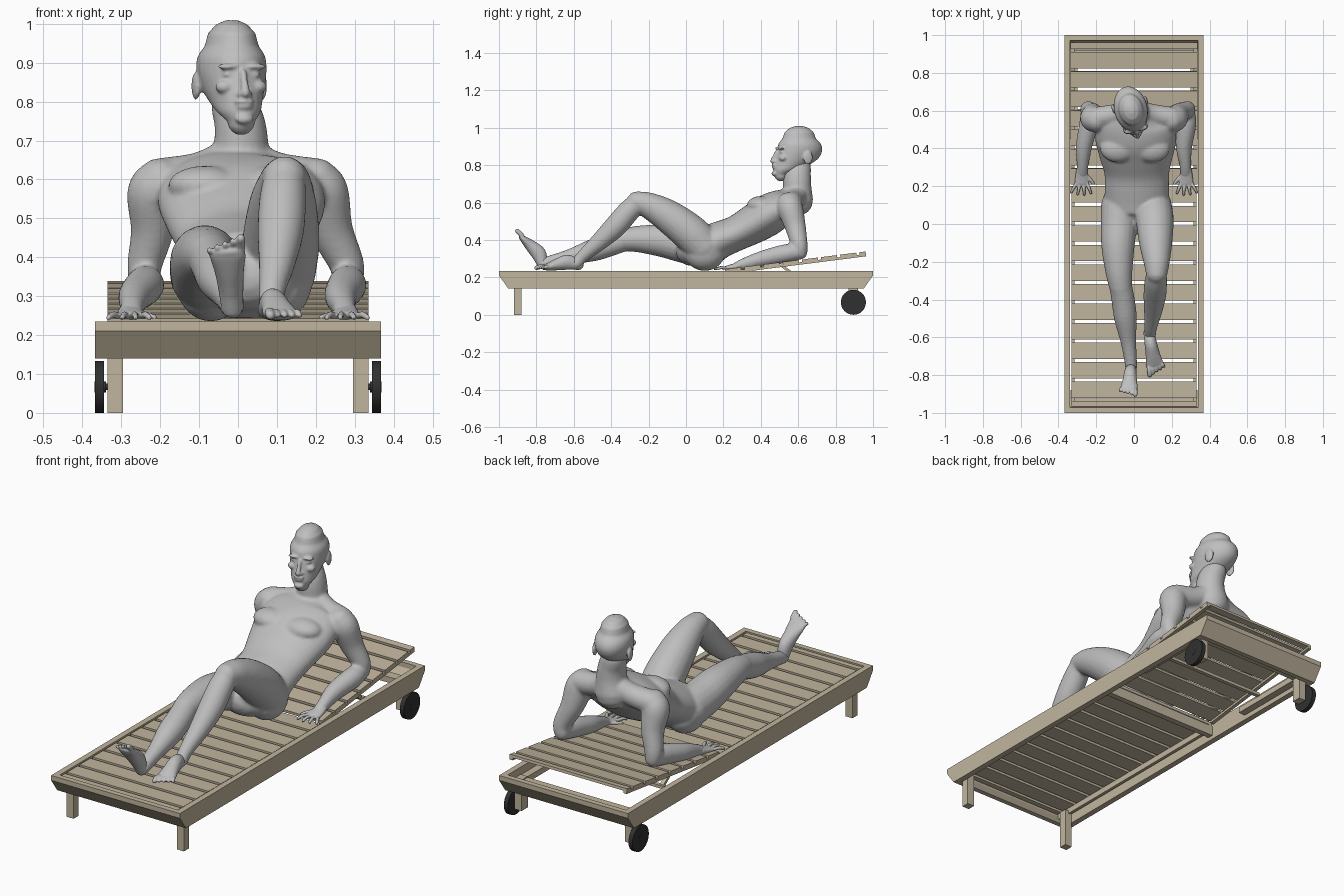
import bpy, bmesh
from math import sin, cos, tau, pi, atan, radians
from mathutils import Vector, Matrix

if "Cube" in bpy.data.objects:
    bpy.data.objects.remove(bpy.data.objects["Cube"])

X, Y, Z = Vector((1, 0, 0)), Vector((0, 1, 0)), Vector((0, 0, 1))


def material(name, rgb):
    m = bpy.data.materials.new(name)
    m.use_nodes = True
    m.diffuse_color = (*rgb, 1)
    m.node_tree.nodes["Principled BSDF"].inputs["Base Color"].default_value = (*rgb, 1)
    return m


WOOD = material("pale wood", (0.53, 0.46, 0.34))
SKIN = material("stone grey", (0.52, 0.52, 0.52))
RUBBER = material("black rubber", (0.03, 0.03, 0.03))


def finish(name, bm, mat):
    bmesh.ops.recalc_face_normals(bm, faces=bm.faces)
    mesh = bpy.data.meshes.new(name)
    bm.to_mesh(mesh)
    bm.free()
    mesh.materials.append(mat)
    ob = bpy.data.objects.new(name, mesh)
    bpy.context.collection.objects.link(ob)
    return ob


# ---------- lounger helpers ----------
def prism(name, profile, x0, x1):
    """Extrude a (y, z) outline from x0 to x1."""
    bm = bmesh.new()
    face = bm.faces.new([bm.verts.new((x0, y, z)) for y, z in profile])
    ext = bmesh.ops.extrude_face_region(bm, geom=[face])["geom"]
    bmesh.ops.translate(bm, vec=X * (x1 - x0), verts=[v for v in ext if isinstance(v, bmesh.types.BMVert)])
    return finish(name, bm, WOOD)


def box(name, x, y, z):
    return prism(name, [(y[0], z[0]), (y[1], z[0]), (y[1], z[1]), (y[0], z[1])], *x)


def disc(name, x, y, z, r, width, mat):
    bm = bmesh.new()
    bmesh.ops.create_cone(bm, cap_ends=True, segments=32, radius1=r, radius2=r, depth=width,
                          matrix=Matrix.Translation((x, y, z)) @ Matrix.Rotation(pi / 2, 4, 'Y'))
    ob = finish(name, bm, mat)
    for p in ob.data.polygons:
        p.use_smooth = len(p.vertices) == 4
    return ob


# ---------- frame ----------
TOP, LIP, LOW, HALF = 0.235, 0.21, 0.14, 0.368
rail = [(-1, TOP), (-1, LIP), (-0.95, LOW), (0.95, LOW), (1, LIP), (1, TOP)]
for s, side in ((1, "left"), (-1, "right")):
    prism(side + "_rail", rail, s * 0.338, s * HALF)
    box(side + "_slat_support", (s * 0.316, s * 0.332), (-0.96, 0.2), (0.185, 0.216))
    box(side + "_front_leg", (s * 0.295, s * 0.335), (-0.92, -0.88), (0, 0.2))
    box(side + "_wheel_leg", (s * 0.295, s * 0.335), (0.87, 0.92), (0.04, 0.2))
    box(side + "_notched_rack", (s * 0.3, s * 0.338), (0.45, 0.9), (0.165, 0.195))
    disc(side + "_wheel", s * 0.356, 0.895, 0.067, 0.067, 0.023, RUBBER)
    disc(side + "_wheel_hub", s * 0.354, 0.895, 0.067, 0.014, 0.03, RUBBER)
    disc(side + "_axle", s * 0.338, 0.895, 0.067, 0.008, 0.03, RUBBER)
for s, end in ((-1, "front"), (1, "rear")):
    prism(end + "_board", [(s, TOP), (s, LIP), (s * 0.95, LOW), (s * 0.925, LOW),
                           (s * 0.972, LIP), (s * 0.972, TOP)], -0.338, 0.338)
box("middle_crossbar", (-0.338, 0.338), (0.17, 0.2), (0.16, 0.212))
box("rear_crossbar", (-0.338, 0.338), (0.87, 0.92), (0.165, 0.195))

# ---------- seat slats ----------
PITCH, GAP = 0.1035, 0.017
box("seat_slat_end", (-0.332, 0.332), (-0.966, -0.938), (0.215, 0.231))
for i in range(11):
    y = -0.93 + PITCH * i + GAP / 2
    box("seat_slat", (-0.332, 0.332), (y, y + PITCH - GAP), (0.215, 0.231))

# ---------- raised backrest ----------
tilt = Matrix.Translation((0, 0.2, 0.228)) @ Matrix.Rotation(atan(0.127), 4, 'X')
back = [box("backrest_slat", (-0.335, 0.335), (PITCH * i + 0.01, PITCH * (i + 1) - GAP + 0.01), (0, 0.014))
        for i in range(7)]
back.append(box("backrest_top_slat", (-0.335, 0.335), (PITCH * 7 + 0.01, 0.768), (0, 0.014)))
for s in (1, -1):
    back.append(box("backrest_rail", (s * 0.316, s * 0.335), (0.01, 0.768), (-0.012, 0.001)))
    prism("backrest_prop", [(0.5, 0.262), (0.52, 0.265), (0.61, 0.2), (0.59, 0.195)], s * 0.27, s * 0.29)
for ob in back:
    ob.matrix_world = tilt
box("prop_crossbar", (-0.3, 0.3), (0.59, 0.61), (0.192, 0.208))


# ---------- figure helpers ----------
def tube(bm, rows, side=X, axis=None, n=20):
    """Loft smooth rounded rings through rows of x, y, z, half width, half depth."""
    rows = [Vector(tuple(r) + (r[3],) * (5 - len(r))) for r in rows]
    ext = [2 * rows[0] - rows[1]] + rows + [2 * rows[-1] - rows[-2]]
    pts = []
    for a, b, c, d in zip(ext, ext[1:], ext[2:], ext[3:]):
        for k in range(4):
            t = k / 4
            pts.append(b + (c - a) * (t / 2) + (2 * a - 5 * b + 4 * c - d) * (t * t / 2)
                       + (3 * b - a - 3 * c + d) * (t ** 3 / 2))
    pts.append(rows[-1])
    frames = []
    for i, p in enumerate(pts):
        t = axis or (pts[min(i + 1, len(pts) - 1)] - pts[max(i - 1, 0)]).to_3d()
        frames.append((p.to_3d(), p[3], p[4], t.normalized()))

    def dome(frame, sign):
        c, w, d, t = frame
        return [(c + t * (sign * min(w, d) * sin(a)), w * cos(a), d * cos(a), t) for a in (0.5, 0.95, 1.35)]

    frames = dome(frames[0], -1)[::-1] + frames + dome(frames[-1], 1)
    rings = []
    for c, w, d, t in frames:
        u = (side - t * side.dot(t)).normalized()
        v = t.cross(u)
        rings.append([bm.verts.new(c + u * (w * cos(tau * k / n)) + v * (d * sin(tau * k / n))) for k in range(n)])
    for r, q in zip(rings, rings[1:]):
        for k in range(n):
            bm.faces.new((r[k], r[k - 1], q[k - 1], q[k]))
    bm.faces.new(rings[0])
    bm.faces.new(rings[-1])


def ball(bm, centre, size):
    bmesh.ops.create_uvsphere(bm, u_segments=20, v_segments=12, radius=1,
                              matrix=Matrix.Translation(centre) @ Matrix.Diagonal((*size, 1)))


def sculpt(name, bm, voxel, smooth):
    """Fuse overlapping volumes into one smooth skin."""
    ob = finish(name, bm, SKIN)
    m = ob.modifiers.new("Fuse", 'REMESH')
    m.mode, m.voxel_size, m.use_smooth_shade = 'VOXEL', voxel, True
    m = ob.modifiers.new("Soften", 'SMOOTH')
    m.factor, m.iterations = 0.5, smooth


# ---------- torso, neck and limbs ----------
body = bmesh.new()
tube(body, [(.015, .03, .345, .14, .085), (.015, .09, .355, .172, .115), (.015, .18, .4, .17, .1),
            (.015, .27, .437, .172, .095), (.012, .36, .485, .195, .105), (.01, .45, .54, .215, .11),
            (0, .53, .59, .2, .09), (0, .58, .63, .13, .06)], n=32)
tube(body, [(0, .6, .61, .085, .08), (.008, .595, .68, .072, .076), (.005, .595, .74, .066, .074),
            (-.01, .605, .79, .06, .065)])
tube(body, [(-.2, .56, .595, .06), (-.1, .58, .615, .055), (0, .6, .65, .055),
            (.1, .58, .615, .055), (.2, .56, .595, .06)], side=Y)
for s in (1, -1):
    ball(body, (s * .09 + .005, .4, .585), (.095, .075, .05))
    ball(body, (s * .085 + .015, .1, .335), (.09, .11, .1))
# upper arms and forearms
for s, elbow in ((1, .28), (-1, .24)):
    tube(body, [(s * .2, .55, .59, .066), (s * .218, .56, .56, .068), (s * (elbow + .2) / 2, .585, .47, .056),
                (s * elbow, .605, .38, .045), (s * elbow, .61, .335, .04)])
    tube(body, [(s * elbow, .6, .335, .042), (s * elbow, .53, .327, .05), (s * .265, .41, .3, .043),
                (s * .272, .31, .272, .031), (s * .275, .26, .257, .03, .02)])
# bent left leg
tube(body, [(.1, .1, .36, .1), (.11, .02, .44, .1), (.115, -.1, .53, .088), (.12, -.2, .585, .07),
            (.12, -.26, .603, .058)])
tube(body, [(.12, -.26, .6, .054), (.115, -.31, .55, .06), (.11, -.38, .47, .06), (.1, -.47, .385, .047),
            (.088, -.55, .315, .034), (.085, -.585, .275, .032)])
# outstretched right leg
tube(body, [(-.075, .1, .355, .1), (-.08, 0, .37, .096), (-.085, -.12, .395, .088), (-.08, -.25, .405, .072),
            (-.07, -.34, .4, .06)])
tube(body, [(-.07, -.33, .4, .06), (-.055, -.42, .37, .062), (-.045, -.5, .345, .06), (-.03, -.62, .31, .042),
            (-.018, -.72, .285, .034), (-.015, -.76, .275, .032)])
sculpt("body", body, 0.008, 6)

# ---------- head ----------
head = bmesh.new()
profile = [(.75, .468, .54, .036), (.775, .464, .6, .056), (.805, .468, .665, .068), (.84, .476, .713, .08),
           (.88, .487, .73, .088), (.915, .494, .722, .085), (.943, .515, .695, .068)]
tube(head, [(0, (f + b) / 2, z, w, (b - f) / 2) for z, f, b, w in profile], axis=Z, n=32)
ball(head, (0, .608, .9), (.082, .11, .072))
tube(head, [(0, .483, .876, .008), (0, .468, .848, .009), (0, .458, .823, .012)])
ball(head, (0, .467, .8), (.026, .012, .005))
ball(head, (0, .468, .787), (.022, .012, .006))
ball(head, (0, .468, .755), (.024, .014, .014))
for s in (1, -1):
    ball(head, (s * .034, .497, .89), (.03, .014, .008))
    ball(head, (s * .034, .502, .869), (.016, .013, .008))
    ball(head, (s * .042, .505, .838), (.026, .022, .018))
    ball(head, (s * .012, .468, .819), (.009, .011, .008))
    ball(head, (s * .088, .632, .84), (.01, .026, .036))
bmesh.ops.rotate(head, cent=(0, .6, 0), matrix=Matrix.Rotation(radians(14), 3, 'Z'), verts=head.verts)
bmesh.ops.translate(head, vec=X * -.015, verts=head.verts)
sculpt("head", head, 0.005, 3)

# ---------- hands ----------
for s, side in ((1, "left"), (-1, "right")):
    hand = bmesh.new()
    x = s * .277
    tube(hand, [(x, .29, .265, .028, .022), (x, .255, .256, .034, .018), (x, .215, .25, .038, .012)])
    for i in range(4):
        bx, spread = x + s * (i * .021 - .031), s * (i * .014 - .018)
        reach = .058 - .009 * abs(i - 1.3)
        tube(hand, [(bx, .21, .25, .009), (bx + spread / 2, .21 - reach / 2, .252, .0085),
                    (bx + spread, .21 - reach, .245, .007)], n=10)
    tube(hand, [(x - s * .02, .26, .253, .012), (x - s * .045, .235, .249, .01),
                (x - s * .062, .215, .245, .008)], n=10)
    sculpt(side + "_hand", hand, 0.004, 2)


# ---------- feet ----------
def foot(name, s, heel, toe, up):
    bm = bmesh.new()
    heel, toe = Vector(heel), Vector(toe)
    d = (toe - heel).normalized()
    inner = d.cross(up).normalized() * s
    up = inner.cross(d) * s
    size = (toe - heel).length

    def at(along, across, high):
        return tuple(heel + d * (size * along) + inner * across + up * high)

    tube(bm, [at(0, 0, .005) + (.028, .028), at(.25, 0, .02) + (.033, .04), at(.5, 0, .01) + (.038, .032),
              at(.72, 0, -.002) + (.046, .02), at(.8, 0, -.006) + (.044, .014)], side=inner)
    for i in range(5):
        r = .0135 if i == 0 else .0095
        across = .033 - .0185 * i
        tip = .97 - .035 * i
        tube(bm, [at(.74, across * .9, -.004) + (r,), at((.74 + tip) / 2, across, 0) + (r,),
                  at(tip, across * 1.1, -.006) + (r * .9,)], n=10)
    sculpt(name, bm, 0.004, 2)


foot("left_foot", 1, (.078, -.575, .262), (.12, -.8, .257), Z)
foot("right_foot", -1, (-.015, -.772, .268), (-.03, -.9, .455), Vector((0, .2, .13)))
